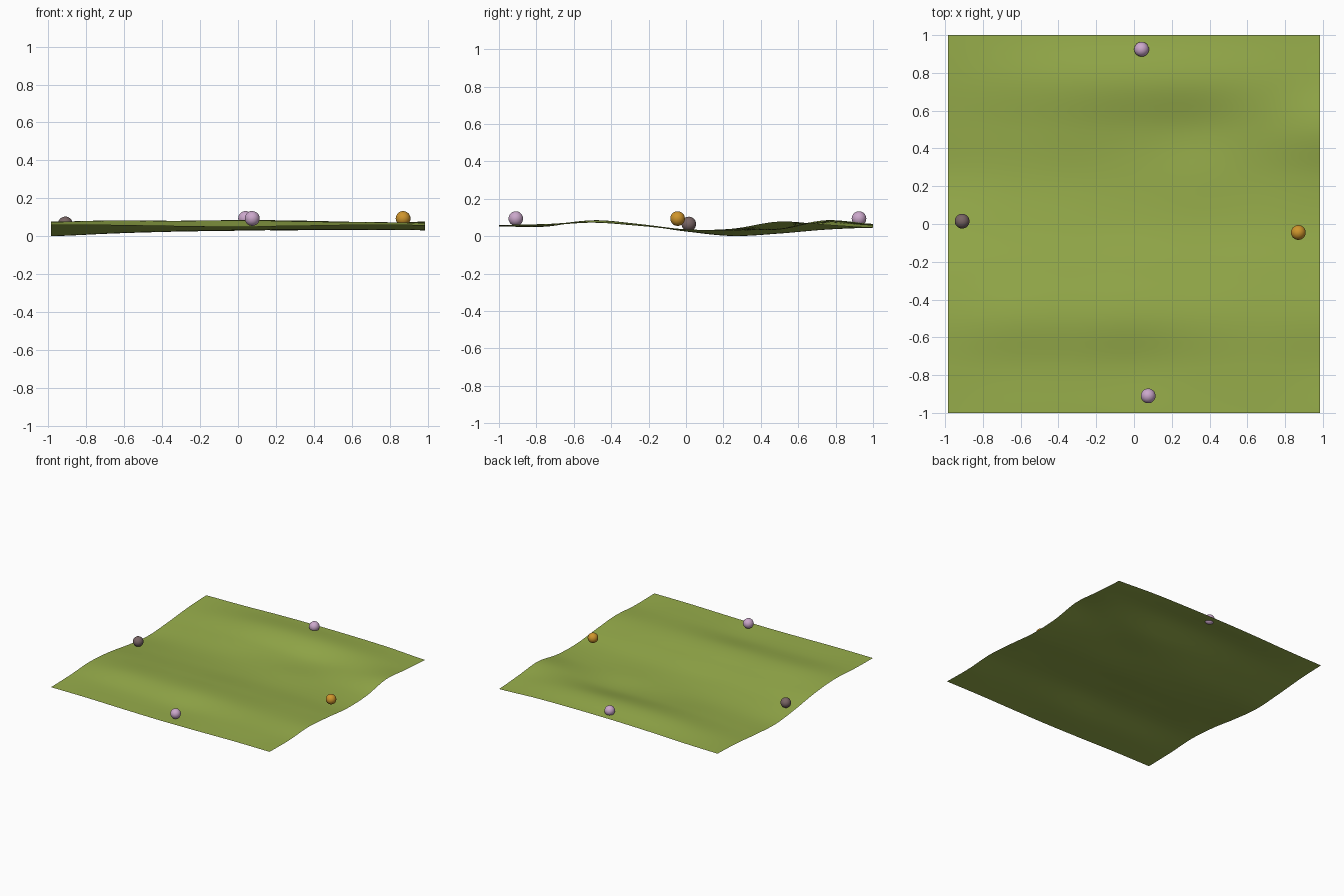
import bpy, bmesh, math

if "Cube" in bpy.data.objects:
    bpy.data.objects.remove(bpy.data.objects["Cube"])

def material(name, color):
    m = bpy.data.materials.new(name)
    m.diffuse_color = (*color, 1)
    m.use_nodes = True
    m.node_tree.nodes["Principled BSDF"].inputs["Base Color"].default_value = m.diffuse_color
    return m

# Coarse terrain heights in thousandths: rows from y=-1 to 1, columns from left to right
HEIGHTS = [
    [60, 60, 55, 52, 55, 60, 60],
    [65, 60, 55, 51, 60, 65, 58],
    [77, 84, 82, 85, 80, 76, 72],
    [60, 60, 62, 65, 60, 60, 55],
    [25, 30, 35, 36, 36, 36, 33],
    [1, 15, 25, 30, 35, 35, 40],
    [14, 30, 45, 42, 36, 55, 78],
    [35, 55, 78, 85, 82, 74, 60],
    [45, 50, 60, 65, 65, 60, 45],
]

def spline(vals, t):
    """Catmull-Rom interpolation of evenly spaced values, t in 0..1."""
    n = len(vals) - 1
    s = t * n
    i = min(int(s), n - 1)
    f = s - i
    a, b, c, d = (vals[max(0, min(n, i + k))] for k in (-1, 0, 1, 2))
    return b + 0.5 * f * (c - a + f * (2*a - 5*b + 4*c - d + f * (3*(b - c) + d - a)))

def height(x, y):
    u = max(0, min(1, x / 1.97 + 0.5))
    v = max(0, min(1, y / 2 + 0.5))
    return max(0, spline([spline(row, u) for row in HEIGHTS], v) / 1000)

# Rolling grass sheet
bm = bmesh.new()
bmesh.ops.create_grid(bm, x_segments=64, y_segments=64, size=1)
for v in bm.verts:
    v.co.x *= 0.985
    v.co.z = height(v.co.x, v.co.y)
for f in bm.faces:
    f.smooth = True
mesh = bpy.data.meshes.new("grass_ground")
bm.to_mesh(mesh)
bm.free()
ground = bpy.data.objects.new("grass_ground", mesh)
bpy.context.collection.objects.link(ground)
mesh.materials.append(material("grass", (0.31, 0.42, 0.07)))

# Marker balls near the middle of each edge
lavender = material("lavender", (0.60, 0.39, 0.60))
amber = material("amber", (0.62, 0.30, 0.025))
taupe = material("taupe", (0.19, 0.13, 0.13))
for name, pos, mat in [
    ("back_ball", (0.04, 0.925, 0.094), lavender),
    ("front_ball", (0.075, -0.91, 0.094), lavender),
    ("right_ball", (0.87, -0.045, 0.094), amber),
    ("left_ball", (-0.91, 0.015, 0.065), taupe),
]:
    bpy.ops.mesh.primitive_uv_sphere_add(segments=32, ring_count=16, radius=0.039, location=pos)
    ball = bpy.context.object
    ball.name = name
    ball.data.materials.append(mat)
    bpy.ops.object.shade_smooth()
